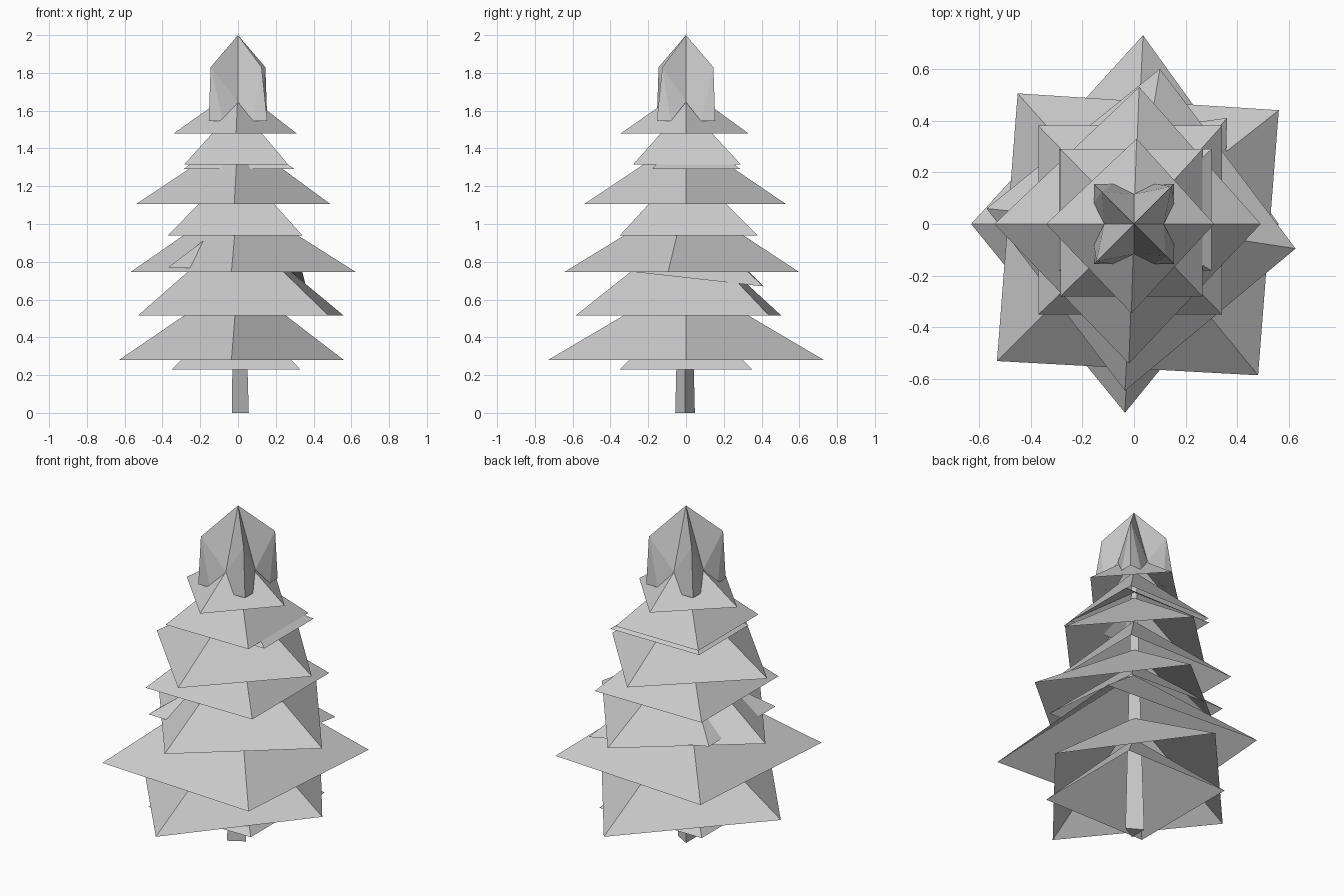
import bpy
import math

cube = bpy.data.objects.get("Cube")
if cube:
    bpy.data.objects.remove(cube, do_unlink=True)

grey = bpy.data.materials.new("pale_grey")
grey.use_nodes = True
colour = (0.6, 0.6, 0.6, 1)
grey.diffuse_color = colour
grey.node_tree.nodes["Principled BSDF"].inputs["Base Color"].default_value = colour


def make(name, verts, faces):
    mesh = bpy.data.meshes.new(name)
    mesh.from_pydata(verts, [], faces)
    mesh.materials.append(grey)
    obj = bpy.data.objects.new(name, mesh)
    bpy.context.collection.objects.link(obj)
    return obj


def skirt(name, rim, peak):
    """Open pyramid: a rim of points joined to a peak on the axis."""
    n = len(rim)
    make(name, rim + [(0, 0, peak)], [(i, (i + 1) % n, n) for i in range(n)])


def square(x0, x1, y0, y1, z):
    return [(x0, y0, z), (x1, y0, z), (x1, y1, z), (x0, y1, z)]


def diamond(x0, x1, y0, y1, z, dx=0, dy=0):
    return [(dx, y0, z), (x1, dy, z), (-dx, y1, z), (x0, -dy, z)]


# Trunk: a slim three-sided spike inside the branches
trunk = []
for z, r in ((0, 0.06), (1.7, 0.012)):
    trunk += [(r * math.cos(a) - 0.003, r * math.sin(a) - 0.005, z)
              for a in (0, math.tau / 3, -math.tau / 3)]
make("trunk", trunk, [(0, 1, 4, 3), (1, 2, 5, 4), (2, 0, 3, 5), (2, 1, 0), (3, 4, 5)])

# Branch tiers, from bottom to top, alternately turned
skirt("branch_tier_1", square(-0.35, 0.33, -0.35, 0.35, 0.23), 0.58)
skirt("branch_tier_2", diamond(-0.63, 0.56, -0.73, 0.73, 0.28, -0.035), 0.71)
skirt("branch_tier_3", [(-0.53, -0.53, 0.515), (0.48, -0.585, 0.515),
                        (0.56, 0.44, 0.515), (-0.45, 0.505, 0.515)], 0.98)
skirt("branch_tier_4", [(-0.035, -0.645, 0.745), (0.625, -0.095, 0.745),
                        (0.1, 0.6, 0.745), (-0.57, 0.06, 0.745)], 1.14)
skirt("branch_tier_5", square(-0.37, 0.34, -0.35, 0.38, 0.94), 1.32)
skirt("branch_tier_6", diamond(-0.54, 0.49, -0.54, 0.53, 1.105, -0.02), 1.465)
skirt("branch_tier_7", square(-0.285, 0.265, -0.28, 0.29, 1.315), 1.63)
skirt("branch_tier_8", diamond(-0.34, 0.31, -0.345, 0.33, 1.48, -0.01), 1.72)

# Crooked inner branches whose tips poke out between the tiers
skirt("inner_branch_low", [(-0.37, -0.32, 0.77), (0.34, -0.31, 0.75),
                           (0.36, 0.41, 0.67), (-0.37, 0.31, 0.77)], 1.05)
skirt("inner_branch_high", square(-0.29, 0.3, -0.18, 0.29, 1.29), 1.5)

# Tree top: shouldered corners with a notch in the middle of each side
verts = [(0, 0, 2)]
faces = []
for i, (sx, sy) in enumerate(((1, 1), (-1, 1), (-1, -1), (1, -1))):
    s = 0.145 if sx == sy else 0.125
    a = i * math.pi / 2
    c, d = 0.155, 0.08
    before, after = ((c, d), (d, c)) if sx == sy else ((d, c), (c, d))
    verts += [(sx * s, sy * s, 1.83), (sx * c, sy * c, 1.545),
              (sx * before[0], sy * before[1], 1.545),
              (sx * after[0], sy * after[1], 1.545),
              (0.115 * math.cos(a + math.pi / 2), 0.115 * math.sin(a + math.pi / 2), 1.645)]
for i in range(4):
    shoulder, corner, before, after, notch = range(5 * i + 1, 5 * i + 6)
    last = 5 * ((i - 1) % 4) + 5
    faces += [(0, last, shoulder), (last, before, shoulder), (before, corner, shoulder),
              (shoulder, corner, after), (shoulder, after, notch), (0, shoulder, notch)]
make("tree_top", verts, faces)
